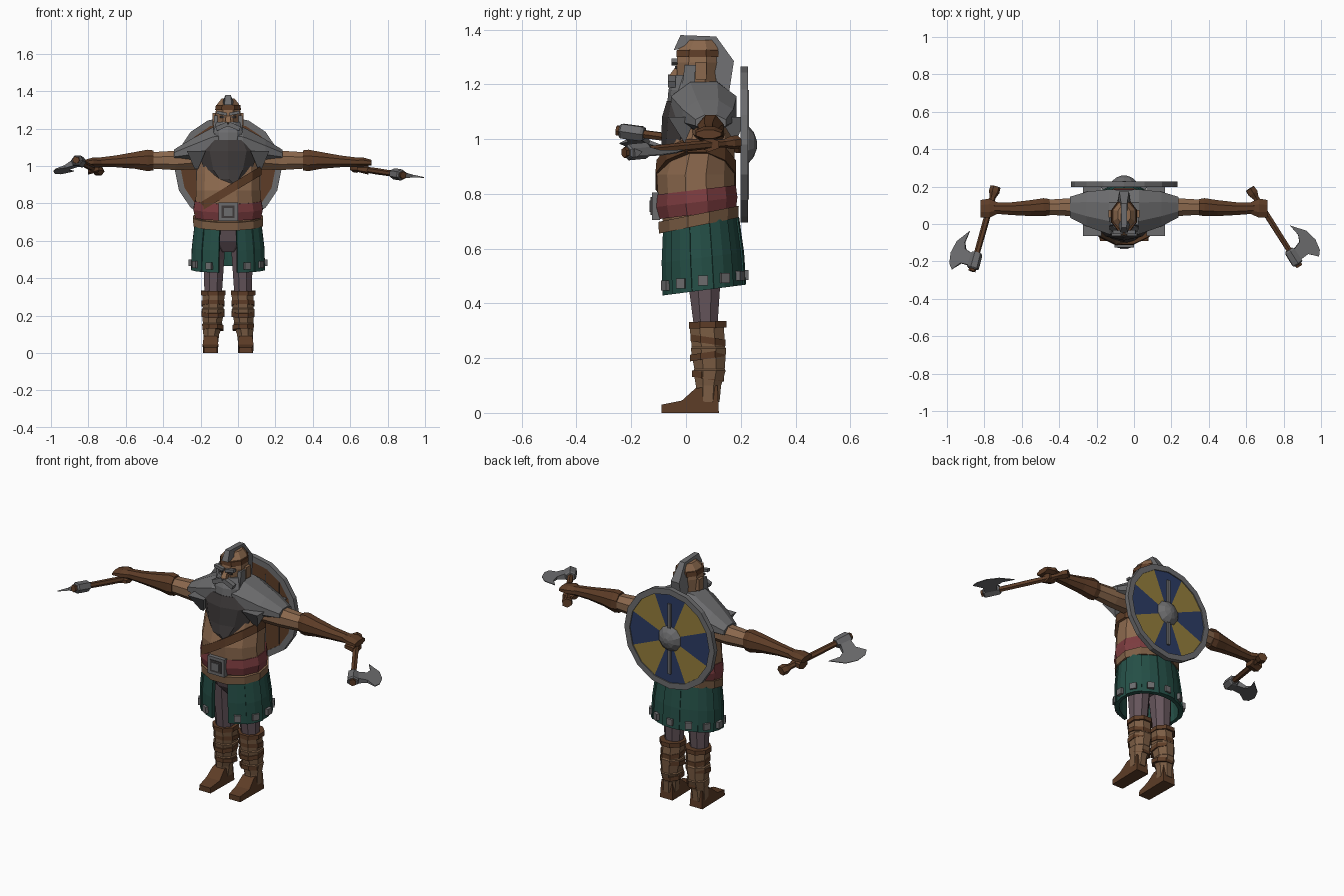
import bpy, bmesh, math
from mathutils import Vector, Matrix

cube = bpy.data.objects.get("Cube")
if cube:
    bpy.data.objects.remove(cube, do_unlink=True)

MID = -0.053  # body centre line


def material(name, *rgb):
    m = bpy.data.materials.new(name)
    m.use_nodes = True
    m.diffuse_color = (*rgb, 1)
    m.node_tree.nodes["Principled BSDF"].inputs["Base Color"].default_value = (*rgb, 1)
    return m


SKIN = material("tan skin", .26, .14, .075)
LEATHER = material("brown leather", .11, .046, .02)
GREY = material("iron grey", .15, .15, .155)
DARK = material("dark fur", .05, .044, .044)
RED = material("red cloth", .2, .045, .05)
GREEN = material("green cloth", .018, .078, .062)
MAUVE = material("mauve cloth", .13, .09, .105)
BLUE = material("blue paint", .025, .045, .13)
YELLOW = material("yellow paint", .3, .21, .045)
WRAP = material("tan leather", .2, .11, .058)


def finish(name, bm, *mats, x=MID):
    bmesh.ops.recalc_face_normals(bm, faces=bm.faces)
    me = bpy.data.meshes.new(name)
    bm.to_mesh(me)
    bm.free()
    ob = bpy.data.objects.new(name, me)
    ob.location.x = x
    for m in mats:
        me.materials.append(m)
    bpy.context.collection.objects.link(ob)
    return ob


def place(axis, t, a, b):
    return Vector({"x": (t, a, b), "y": (a, t, b), "z": (a, b, t)}[axis])


def loft(name, rings, mat, n=8, axis="z", slope=(0, 0), x=MID):
    """Skin rings of (position, centre a, centre b, radius a, radius b) along an axis."""
    bm = bmesh.new()
    loops = []
    for t, a, b, ra, rb in rings:
        loop = []
        for i in range(n):
            w = math.tau * (i + .5) / n
            p = place(axis, t, a + ra * math.cos(w), b + rb * math.sin(w))
            p.z += slope[0] * p.x + slope[1] * p.y
            loop.append(bm.verts.new(p))
        loops.append(loop)
    for lo, hi in zip(loops, loops[1:]):
        for i in range(n):
            j = (i + 1) % n
            bm.faces.new((lo[i], lo[j], hi[j], hi[i]))
    bm.faces.new(loops[0])
    bm.faces.new(loops[-1])
    return finish(name, bm, mat, x=x)


def prism(name, pts, mat, axis="x", at=0, x=MID, matrix=None):
    """Outline of (a, b, half thickness) made solid along an axis."""
    bm = bmesh.new()
    sides = [[bm.verts.new(place(axis, at + s * t, a, b)) for a, b, t in pts] for s in (-1, 1)]
    for f in sides:
        bm.faces.new(f)
    for i in range(len(pts)):
        j = (i + 1) % len(pts)
        bm.faces.new((sides[0][i], sides[0][j], sides[1][j], sides[1][i]))
    if matrix:
        bm.transform(matrix)
    return finish(name, bm, mat, x=x)


def box(name, centre, size, mat, rot=None, x=MID):
    bm = bmesh.new()
    m = Matrix.Translation(centre) @ (rot or Matrix()) @ Matrix.Diagonal((*size, 1))
    bmesh.ops.create_cube(bm, size=1, matrix=m)
    return finish(name, bm, mat, x=x)


# Torso, strap, sash and belt
loft("torso", [(.68, 0, .045, .17, .13), (.8, 0, .037, .18, .145), (.87, 0, .035, .178, .147),
               (.96, 0, .05, .175, .132), (1.06, 0, .06, .165, .115), (1.14, 0, .07, .1, .085),
               (1.2, 0, .06, .055, .06)], SKIN, 12)
loft("chest_strap", [(.845, 0, .035, .185, .152), (.895, 0, .037, .183, .15)], LEATHER, 12, slope=(.6, 0))
loft("sash", [(.72, 0, .042, .182, .145), (.765, 0, .039, .192, .154), (.81, 0, .038, .184, .149)],
     RED, 12, slope=(0, .12))
loft("waist_belt", [(.675, 0, .046, .192, .15), (.718, 0, .046, .194, .152)], WRAP, 12, slope=(0, .2))
box("buckle", (0, -.11, .755), (.105, .03, .1), GREY)
box("buckle_recess", (0, -.126, .755), (.07, .006, .066), DARK)
box("buckle_plate", (0, -.129, .755), (.046, .008, .042), GREY)

# Kilt of hanging panels with a front opening, one stud on each
for k in range(11):
    mid = math.radians(-60 + 30 * k)
    bm = bmesh.new()
    grid = []
    for z, cy, rx, ry in ((.69, .05, .172, .132), (.56, .056, .188, .144), (.44, .062, .192, .146)):
        for out in (-.014, .006 + .006 * (k % 2)):
            for w in (mid - .265, mid, mid + .265):
                px, py = (rx + out) * math.cos(w), cy + (ry + out) * math.sin(w)
                grid.append(bm.verts.new((px, py, z + .13 * py)))
    for r in (0, 6):
        loop = [0, 1, 2, 5, 4, 3]
        for i in range(6):
            a, b = loop[i], loop[(i + 1) % 6]
            bm.faces.new([grid[q] for q in (r + a, r + b, r + b + 6, r + a + 6)])
    for r in (0, 12):
        for c in (0, 1):
            bm.faces.new([grid[r + q] for q in (c, c + 1, c + 4, c + 3)])
    finish("kilt_panel", bm, GREEN)
    px, py = .203 * math.cos(mid), .062 + .157 * math.sin(mid)
    box("kilt_stud", (px, py, .475 + .13 * py), (.018, .036, .036), GREY, Matrix.Rotation(mid, 4, "Z"))
loft("pelvis", [(.54, 0, .07, .06, .06), (.6, 0, .06, .14, .1), (.7, 0, .05, .16, .12)], MAUVE)

# Fur bib
loft("fur_bib", [(1.14, 0, .02, .13, .09), (1.08, 0, .03, .168, .118), (.98, 0, .005, .135, .095),
                 (.93, .005, -.04, .085, .058), (.89, .045, -.085, .012, .012)], DARK, 10)

for side, s in (("left", 1), ("right", -1)):
    # Shoulder fur and arm
    loft(side + "_shoulder_fur", [(0, .065, 1.12, .125, .1), (s * .08, .065, 1.12, .13, .095),
                                  (s * .2, .08, 1.085, .1, .062), (s * .29, .09, 1.06, .06, .03)], GREY, 8, "x")
    for q, py in enumerate((-.015, .085, .17)):
        prism(side + "_fur_tuft", [(py - .05, 1.08, .05), (py + .05, 1.08, .05), (py + .01, .985, .01)],
              GREY, at=s * (.17 + .03 * (q == 1)))
    loft(side + "_arm", [(s * .1, .08, 1.05, .07, .07), (s * .28, .09, 1.03, .052, .056),
                         (s * .43, .09, 1.03, .042, .046)], SKIN, 8, "x")
    loft(side + "_bracer", [(s * .4, .09, 1.03, .047, .058), (s * .43, .09, 1.03, .052, .062),
                            (s * .5, .085, 1.03, .046, .048), (s * .6, .082, 1.025, .037, .034),
                            (s * .7, .085, 1.02, .032, .026)], LEATHER, 8, "x")
    loft(side + "_hand", [(s * .67, .085, 1.02, .03, .024), (s * .72, .085, 1.022, .055, .026),
                          (s * .768, .082, 1.018, .05, .016)], LEATHER, 8, "x")
    loft(side + "_fingers", [(s * .69, .085, .985, .035, .016), (s * .75, .085, .98, .04, .026)],
         LEATHER, 6, "x")

    # Leg, wrapped boot and foot
    loft(side + "_trouser", [(.68, s * .07, .06, .066, .085), (.5, s * .076, .066, .06, .066),
                             (.31, s * .08, .072, .05, .046)], MAUVE)
    loft(side + "_boot_shaft", [(.32, s * .077, .075, .064, .068), (.24, s * .08, .082, .06, .066),
                                (.235, s * .08, .082, .066, .07), (.16, s * .084, .086, .055, .06),
                                (.155, s * .084, .086, .06, .064), (.1, s * .09, .082, .046, .05),
                                (.04, s * .094, .08, .042, .046)], WRAP)
    for z, r, tilt in ((.322, .071, .03), (.265, .066, -.15), (.21, .067, .15), (.135, .06, -.15)):
        loft(side + "_boot_band", [(z - .012 - tilt * .08, s * .08, .08, r, r + .003),
                                   (z + .012 - tilt * .08, s * .08, .08, r, r + .003)],
             LEATHER, slope=(0, tilt))
    prism(side + "_foot", [(-.09, 0, .036), (-.09, .03, .034), (-.015, .045, .042), (.035, .09, .036),
                           (.115, .1, .034), (.12, 0, .04)], LEATHER, at=s * .094)

    # Face details on each side
    box(side + "_ear", (s * .072, .055, 1.25), (.022, .04, .065), SKIN)
    prism(side + "_sideburn", [(-.005, 1.27, .01), (.035, 1.27, .01), (.03, 1.17, .012), (-.02, 1.15, .012)],
          GREY, at=s * .066)
    box(side + "_brow", (s * .034, -.042, 1.282), (.056, .022, .016), GREY, Matrix.Rotation(-s * .2, 4, "Y"))
    box(side + "_eye", (s * .03, -.037, 1.262), (.024, .008, .01), DARK)
    box(side + "_moustache", (s * .033, -.052, 1.212), (.066, .026, .024), GREY, Matrix.Rotation(s * .4, 4, "Y"))
    loft(side + "_scalp_band", [(1.3, s * .012, .042, .062, .084), (1.325, s * .01, .042, .06, .082)], LEATHER)

# Head, crest of hair, nose and beard
loft("head", [(1.13, 0, .05, .05, .06), (1.19, 0, .04, .066, .075), (1.28, 0, .042, .074, .084),
              (1.33, 0, .045, .064, .078), (1.362, 0, .05, .036, .052)], SKIN)
prism("hair_crest", [(-.045, 1.325, .02), (-.02, 1.38, .014), (.11, 1.375, .016), (.175, 1.285, .026),
                     (.155, 1.155, .03), (.115, 1.17, .036), (.1, 1.29, .036), (.07, 1.33, .034),
                     (0, 1.335, .032)], GREY)
prism("nose", [(-.03, 1.275, .01), (-.062, 1.232, .016), (-.03, 1.225, .018)], SKIN)
loft("beard", [(1.235, 0, .005, .066, .045), (1.18, 0, -.01, .082, .054), (1.1, 0, -.025, .074, .046),
               (1.05, 0, -.04, .055, .03)], GREY, 10)
for k in range(-2, 3):
    loft("beard_lock", [(1.17, k * .03, -.05 + .01 * abs(k), .016, .014),
                        (1.08, k * .026, -.06 + .007 * abs(k), .017, .014),
                        (1.02 + .012 * abs(k), k * .019, -.064, .006, .006)], GREY, 6)

# Round shield on the back with painted sectors
N, SHIELD = 16, Vector((0, .212, .98))


def circle(bm, r, y):
    return [bm.verts.new(SHIELD + Vector((r * math.cos(math.tau * i / N), y, r * math.sin(math.tau * i / N))))
            for i in range(N)]


bm = bmesh.new()
front, back = circle(bm, .262, -.008), circle(bm, .262, .009)
hub = bm.verts.new(SHIELD + Vector((0, .009, 0)))
bm.faces.new(front)
for i in range(N):
    j = (i + 1) % N
    bm.faces.new((front[i], front[j], back[j], back[i]))
    bm.faces.new((back[i], back[j], hub)).material_index = 1 + ((i + 1) // 2) % 2
finish("shield_board", bm, LEATHER, BLUE, YELLOW)
bm = bmesh.new()
loops = [circle(bm, r, y) for r, y in ((.252, -.013), (.285, -.013), (.285, .015), (.252, .015))]
for a, b in zip(loops, loops[1:] + loops[:1]):
    for i in range(N):
        bm.faces.new((a[i], a[(i + 1) % N], b[(i + 1) % N], b[i]))
finish("shield_rim", bm, GREY)
loft("shield_boss", [(.218, 0, .98, .074, .074), (.23, 0, .98, .066, .066), (.248, 0, .98, .045, .045),
                     (.259, 0, .98, .014, .014)], GREY, 10, "y")
box("shield_bar", (0, .225, .98), (.018, .012, .4), GREY)
for k in range(-2, 3):
    box("shield_plank_gap", (k * .085, .2035, .98), (.005, .003, .45 - .05 * abs(k)), DARK)


# Bearded axes: local x points to the edge, local y along the handle to the head
def axe(name, butt, head, drop):
    butt, head = Vector(butt), Vector(head)
    d = (head - butt).normalized()
    o = Vector((math.copysign(1, head.x), 0, drop))
    o = (o - o.dot(d) * d).normalized()
    m = Matrix((o, d, o.cross(d))).transposed().to_4x4()
    m.translation = head
    length = (head - butt).length
    for part, mat, rings in (
            ("handle", LEATHER, [(-length, 0, 0, .028, .024), (.03 - length, 0, 0, .03, .024),
                                 (.06 - length, 0, 0, .017, .015), (-length / 2, 0, 0, .017, .017),
                                 (-.06, 0, 0, .016, .016), (.055, 0, 0, .02, .02)]),
            ("socket", GREY, [(-.05, 0, 0, .024, .024), (-.04, 0, 0, .032, .03),
                              (.035, 0, 0, .034, .03), (.042, 0, 0, .026, .024)])):
        ob = loft(name + "_" + part, rings, mat, 6, "y", x=0)
        ob.data.transform(m)
    prism(name + "_blade", [(.015, -.035, .018), (.07, -.055, .008), (.085, -.09, .005), (.075, -.156, .002),
                            (.133, -.087, .002), (.15, -.02, .002), (.14, .04, .002), (.117, .068, .002),
                            (.075, .025, .008), (.015, .028, .018)], GREY, "z", x=0, matrix=m)


axe("right_axe", (-.74, .2, .97), (-.852, -.2, 1.025), -.42)
axe("left_axe", (.62, .19, .99), (.855, -.18, .955), -.12)
